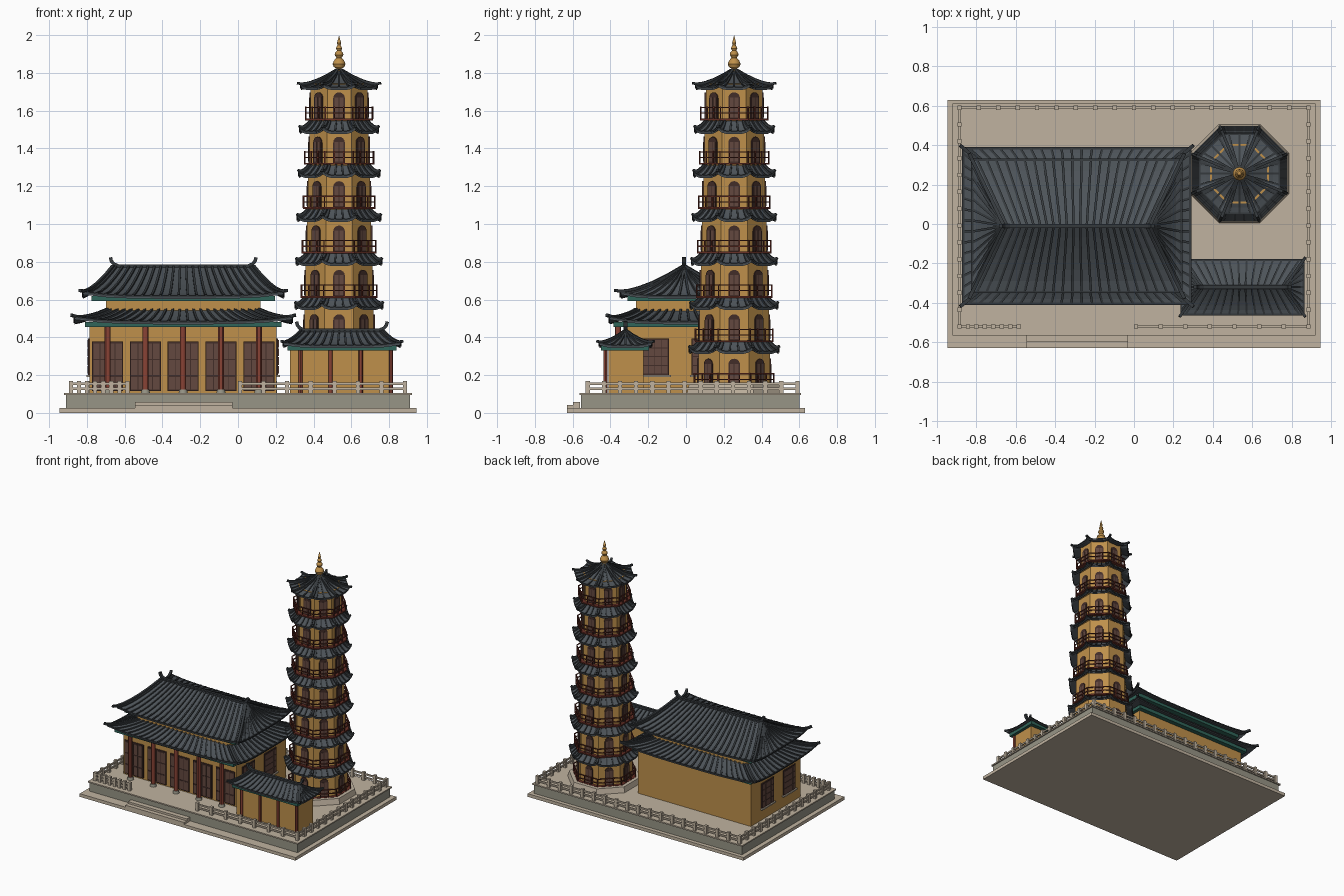
import bpy, bmesh, math
from mathutils import Vector, Matrix

if "Cube" in bpy.data.objects:
    bpy.data.objects.remove(bpy.data.objects["Cube"])

COLORS = {
    "pale_stone": (0.53, 0.45, 0.35), "grey_stone": (0.31, 0.30, 0.24),
    "ochre_wall": (0.52, 0.28, 0.07), "column_red": (0.25, 0.055, 0.035),
    "rail_red": (0.14, 0.03, 0.02), "beam_green": (0.03, 0.13, 0.10),
    "roof_slate": (0.075, 0.088, 0.10), "rib_slate": (0.035, 0.041, 0.046),
    "door_frame": (0.055, 0.026, 0.022), "door_panel": (0.125, 0.065, 0.05),
}
NAMES = list(COLORS)
MATS = []
for key, col in COLORS.items():
    m = bpy.data.materials.new(key)
    m.diffuse_color = (*col, 1)
    m.use_nodes = True
    m.node_tree.nodes["Principled BSDF"].inputs["Base Color"].default_value = m.diffuse_color
    MATS.append(m)
STONE, GREY, OCHRE, RED, RAIL, GREEN, SLATE, RIB, FRAME, PANEL = range(10)
I = Matrix.Identity(4)


def finish(name, bm, smooth=False):
    bmesh.ops.recalc_face_normals(bm, faces=bm.faces)
    me = bpy.data.meshes.new(name)
    used = sorted({f.material_index for f in bm.faces})
    for f in bm.faces:
        f.material_index = used.index(f.material_index)
    bm.to_mesh(me)
    bm.free()
    for k in used:
        me.materials.append(MATS[k])
    ob = bpy.data.objects.new(name, me)
    bpy.context.collection.objects.link(ob)
    if smooth:
        bpy.ops.object.select_all(action='DESELECT')
        bpy.context.view_layer.objects.active = ob
        ob.select_set(True)
        bpy.ops.object.shade_smooth_by_angle()
    return ob


def paint(verts, mat):
    for v in verts:
        for f in v.link_faces:
            f.material_index = mat


def box(bm, lo, hi, mat, M=I):
    lo, hi = Vector(lo), Vector(hi)
    T = Matrix.Translation((lo + hi) / 2) @ Matrix.Diagonal((*(hi - lo), 1))
    paint(bmesh.ops.create_cube(bm, size=1, matrix=M @ T)["verts"], mat)


def prism(bm, x, y, z0, z1, r0, r1, n, mat, turn=0):
    T = Matrix.Translation((x, y, (z0 + z1) / 2)) @ Matrix.Rotation(turn, 4, 'Z')
    paint(bmesh.ops.create_cone(bm, cap_ends=True, segments=n, radius1=r0, radius2=r1,
                                depth=z1 - z0, matrix=T)["verts"], mat)


def strip(bm, path, w, h, mat):
    """Square bar swept along a path."""
    rings = []
    for k, p in enumerate(path):
        t = path[min(k + 1, len(path) - 1)] - path[max(k - 1, 0)]
        s = t.cross(Vector((0, 0, 1))).normalized() * w
        up = s.cross(t).normalized() * h
        rings.append([bm.verts.new(p + a * s + b * up)
                      for a, b in ((-1, -.3), (1, -.3), (1, 1), (-1, 1))])
    fs = [bm.faces.new(rings[0]), bm.faces.new(rings[-1])]
    for a, b in zip(rings, rings[1:]):
        for k in range(4):
            fs.append(bm.faces.new((a[k], a[k - 1], b[k - 1], b[k])))
    for f in fs:
        f.material_index = mat


def rect(cx, cy, hx, hy):
    return [Vector((cx + a * hx, cy + b * hy, 0)) for a, b in ((-1, -1), (1, -1), (1, 1), (-1, 1))]


def octagon(ap):
    r = ap / math.cos(math.pi / 8)
    return [Vector((PX + r * math.cos(a), PY + r * math.sin(a), 0))
            for a in ((k + .5) * math.pi / 4 for k in range(8))]


def roof(name, eave, top, z0, h, lift, ribs, w=0.006, p=1.35, ridge=None):
    """Concave tiled roof with lifted corners, ribs, hip ridges and optional horned ridge."""
    bm = bmesh.new()
    n, NU, NT = len(eave), 8, 6

    def pt(i, u, t, dz=0):
        a = eave[i].lerp(eave[(i + 1) % n], u)
        q = a.lerp(top[i].lerp(top[(i + 1) % n], u), t)
        q.z = z0 + h * max(t, 0) ** p + lift * abs(2 * u - 1) ** 4 * (1 - t) ** 2 + dz
        return q
    for i in range(n):
        sheets = [[[bm.verts.new(pt(i, u / NU, t / NT, dz)) for t in range(NT + 1)]
                   for u in range(NU + 1)] for dz in (0, -0.014)]
        for s in sheets:
            for u in range(NU):
                for t in range(NT):
                    bm.faces.new((s[u][t], s[u + 1][t], s[u + 1][t + 1], s[u][t + 1]))
        for u in range(NU):
            bm.faces.new((sheets[0][u][0], sheets[0][u + 1][0], sheets[1][u + 1][0], sheets[1][u][0]))
        bmesh.ops.remove_doubles(bm, verts=bm.verts[:], dist=1e-5)
        for f in bm.faces:
            f.material_index = SLATE
    for i in range(n):
        count = ribs[i % len(ribs)]
        for j in range(count):
            strip(bm, [pt(i, (j + .5) / count, t / 6) for t in range(7)], w, w * 1.3, RIB)
        strip(bm, [pt(i, k / 10, 0, -.004) for k in range(11)], w, w * 1.2, RIB)
        strip(bm, [pt(i, 0, t) for t in (-.1, -.05, 0, .15, .3, .5, .75, 1)], w * 1.5, w * 2, RIB)
    if ridge:
        cx, cy, half, z = ridge
        prof = [(-.02, .05), (-.015, .03), (0, .012), (.03, 0)]
        path = [(cx - half + a, z + b) for a, b in prof]
        path += [(cx + half - a, z + b) for a, b in reversed(prof)]
        strip(bm, [Vector((x, cy, zz)) for x, zz in path], .010, .014, RIB)
    return finish(name, bm)


# stone platform, terrace and front steps
bm = bmesh.new()
box(bm, (-.945, -.63, 0), (.945, .63, .025), STONE)
box(bm, (-.91, -.555, .025), (.91, .60, .095), GREY)
box(bm, (-.92, -.565, .095), (.92, .61, .105), STONE)
for k in range(2):
    box(bm, (-.545, -.63 + k * .033, .025 + k * .016), (-.03, -.56, .041 + k * .016), STONE)
finish("terrace", bm)

# stone balustrade
bm = bmesh.new()
for (x0, y0), (x1, y1), n in (((-.885, .59), (.885, .59), 18), ((-.885, -.52), (-.885, .59), 13),
                              ((.885, -.52), (.885, .59), 13), ((-.885, -.52), (-.585, -.52), 7),
                              ((.01, -.52), (.885, -.52), 7)):
    for k in range(n + 1):
        x, y = x0 + (x1 - x0) * k / n, y0 + (y1 - y0) * k / n
        box(bm, (x - .011, y - .011, .105), (x + .011, y + .011, .17), STONE)
    for z in (.122, .148):
        box(bm, (x0 - .005, y0 - .005, z), (x1 + .005, y1 + .005, z + .012), STONE)
finish("balustrade", bm)

# main hall walls and beams
HX, HY = -.29, -.01
bm = bmesh.new()
box(bm, (HX - .495, -.31, .105), (HX + .495, .31, .47), OCHRE)
box(bm, (HX - .41, HY - .255, .47), (HX + .41, HY + .255, .61), OCHRE)
box(bm, (HX - .52, -.385, .455), (HX + .52, .345, .482), GREEN)
box(bm, (HX - .485, HY - .30, .592), (HX + .485, HY + .30, .62), GREEN)
finish("hall_walls", bm)

# hall doors: four leaves with upper and lower panels
bm = bmesh.new()
for k in range(-2, 3):
    x = HX + k * .2
    box(bm, (x - .082, -.318, .115), (x + .082, -.308, .378), FRAME)
    for j in range(4):
        xa = x - .076 + j * .039
        for za, zb in ((.125, .19), (.20, .28), (.286, .368)):
            box(bm, (xa, -.321, za), (xa + .034, -.317, zb), PANEL)
finish("hall_doors", bm)

# hall side windows with lattice and sill
bm = bmesh.new()
for s in (-1, 1):
    for y in (-.165, .105):
        M = Matrix.Translation((HX + s * .495, y, 0)) @ Matrix.Rotation(s * math.pi / 2, 4, 'Z')
        box(bm, (-.075, -.008, .20), (.075, .005, .395), FRAME, M)
        box(bm, (-.085, -.018, .19), (.085, .005, .20), STONE, M)
        for i in range(4):
            for j in range(4):
                box(bm, (-.067 + i * .034, -.011, .208 + j * .046),
                    (-.035 + i * .034, -.007, .249 + j * .046), PANEL, M)
finish("hall_windows", bm)

# porch columns of hall and gallery
bm = bmesh.new()
for k in range(-2, 3):
    prism(bm, HX + k * .2, -.36, .12, .46, .016, .016, 12, RED)
    prism(bm, HX + k * .2, -.36, .105, .125, .024, .02, 12, GREY)
for x in (.33, .49, .65, .81):
    prism(bm, x, -.427, .105, .335, .011, .011, 12, RED)
finish("porch_columns", bm, True)

# hall roofs
roof("hall_lower_roof", rect(HX, HY, .575, .395), rect(HX, HY, .40, .25), .483, .062, .025, (22, 14))
roof("hall_upper_roof", rect(HX, HY, .53, .335), rect(HX, HY, .37, .003), .618, .155, .022, (22, 12),
     ridge=(HX, HY, .37, .772))

# side gallery
bm = bmesh.new()
box(bm, (.275, -.41, .105), (.815, -.225, .34), OCHRE)
box(bm, (.262, -.45, .33), (.838, -.195, .357), GREEN)
finish("gallery_walls", bm)
roof("gallery_roof", rect(.55, -.32, .31, .138), rect(.55, -.32, .215, .003), .357, .075, .016, (14, 7), w=.005,
     ridge=(.55, -.32, .225, .432))

# pagoda
PX, PY = .535, .255
C8 = math.cos(math.pi / 8)
walls, doors, rails = bmesh.new(), bmesh.new(), bmesh.new()
prism(walls, PX, PY, .105, .147, .25 / C8, .24 / C8, 8, STONE, math.pi / 8)


def arch(bm, w, z0, h, ya, yb, mat, M):
    pts = [(-w, z0), (w, z0)]
    pts += [(w * math.cos(a), z0 + h - w + w * math.sin(a)) for a in (k * math.pi / 8 for k in range(9))]
    front, back = [[bm.verts.new(M @ Vector((x, y, z))) for x, z in pts] for y in (ya, yb)]
    fs = [bm.faces.new(front), bm.faces.new(back)]
    for k in range(len(pts)):
        fs.append(bm.faces.new((front[k - 1], front[k], back[k], back[k - 1])))
    for f in fs:
        f.material_index = mat


for i in range(7):
    f = i / 6
    z, ez = .145 + .235 * i, .325 + .233 * i
    wall, rail, eave = .19 - .04 * f, .21 - .033 * f, .236 - .034 * f
    prism(walls, PX, PY, z - .01, ez + .02, wall / C8, wall / C8, 8, OCHRE, math.pi / 8)
    prism(walls, PX, PY, z - .006, z + .004, (rail + .004) / C8, (rail + .004) / C8, 8, RAIL, math.pi / 8)
    for k in range(8):
        M = Matrix.Translation((PX, PY, 0)) @ Matrix.Rotation(k * math.pi / 4, 4, 'Z')
        # arched doorway on each face
        arch(doors, .031, z, .142, -wall - .006, -wall + .01, FRAME, M)
        for s in (-1, 1):
            box(doors, (s * .013 - .010, -wall - .008, z + .01), (s * .013 + .010, -wall - .005, z + .115), PANEL, M)
        # balcony railing
        half = rail * math.tan(math.pi / 8)
        for rz in (.032, .062):
            box(rails, (-half, -rail - .003, z + rz - .003), (half, -rail + .003, z + rz + .003), RAIL, M)
        for x in (-half, -half / 3, half / 3):
            box(rails, (x - .003, -rail - .003, z), (x + .003, -rail + .003, z + .066), RAIL, M)
    if i < 6:
        roof(f"pagoda_roof_{i + 1}", octagon(eave), octagon(wall - .008), ez, .055, .022, (4,), w=.005)
    else:
        roof("pagoda_top_roof", octagon(eave), octagon(.012), ez, .09, .016, (3,), w=.005)
finish("pagoda_walls", walls)
finish("pagoda_doors", doors)
finish("pagoda_railings", rails)

# turned finial
bm = bmesh.new()
prof = [(.03, 1.80), (.028, 1.812), (.014, 1.822), (.028, 1.832), (.034, 1.847), (.027, 1.865), (.014, 1.88),
        (.023, 1.895), (.021, 1.907), (.011, 1.918), (.017, 1.93), (.008, 1.948), (.011, 1.957), (0, 2.0)]
vs = [bm.verts.new((PX + r, PY, z)) for r, z in prof]
es = [bm.edges.new(e) for e in zip(vs, vs[1:])]
bmesh.ops.spin(bm, geom=vs + es, cent=(PX, PY, 0), axis=(0, 0, 1), angle=2 * math.pi, steps=16)
bmesh.ops.remove_doubles(bm, verts=bm.verts[:], dist=1e-5)
for fc in bm.faces:
    fc.material_index = OCHRE
finish("finial", bm, True)
